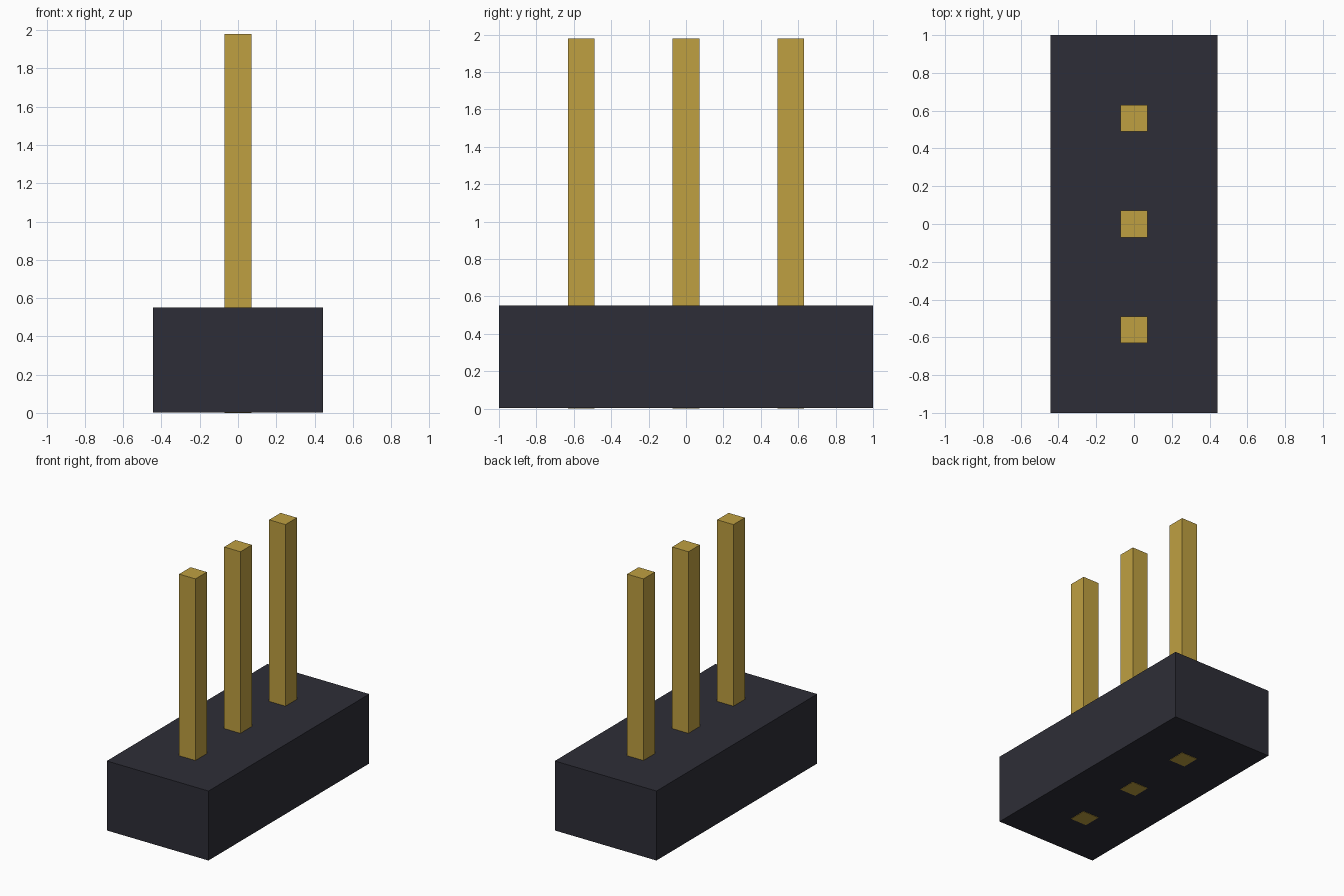
import bpy

cube = bpy.data.objects.get("Cube")
if cube:
    bpy.data.objects.remove(cube, do_unlink=True)


def make_material(name, rgb):
    mat = bpy.data.materials.new(name)
    mat.use_nodes = True
    mat.diffuse_color = (*rgb, 1)
    mat.node_tree.nodes["Principled BSDF"].inputs["Base Color"].default_value = (*rgb, 1)
    return mat


def add_box(name, size, bottom, mat):
    """Box standing on the point given by bottom."""
    x, y, z = bottom
    bpy.ops.mesh.primitive_cube_add(size=1, location=(x, y, z + size[2] / 2))
    obj = bpy.context.object
    obj.name = name
    obj.scale = size
    bpy.ops.object.transform_apply(location=False, rotation=False, scale=True)
    obj.data.materials.append(mat)
    return obj


charcoal = make_material("charcoal_plastic", (0.027, 0.027, 0.038))
gold = make_material("gold_metal", (0.52, 0.35, 0.053))

# Plastic block, raised a hair so the pin ends show underneath
add_box("housing", (0.886, 2.0, 0.547), (0, 0, 0.003), charcoal)

# Square pins running right through the block
PITCH = 0.56
for label, step in (("front", -1), ("middle", 0), ("back", 1)):
    add_box(label + "_pin", (0.142, 0.142, 1.98), (0, step * PITCH, 0), gold)
